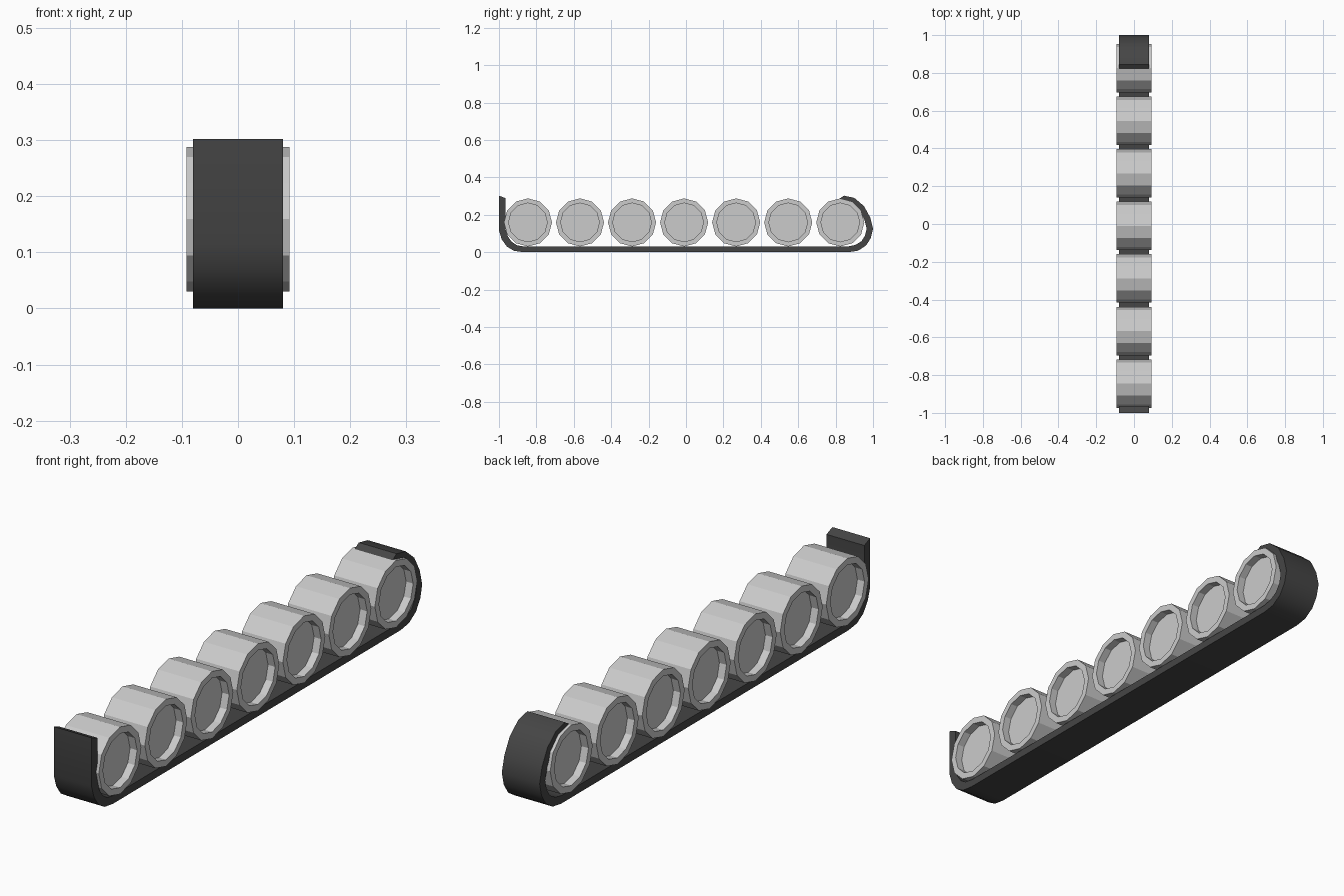
import bpy, bmesh, math
from mathutils import Matrix

if "Cube" in bpy.data.objects:
    bpy.data.objects.remove(bpy.data.objects["Cube"])


def add_object(name, bm):
    bmesh.ops.recalc_face_normals(bm, faces=bm.faces)
    mesh = bpy.data.meshes.new(name)
    bm.to_mesh(mesh)
    bm.free()
    obj = bpy.data.objects.new(name, mesh)
    bpy.context.collection.objects.link(obj)
    return obj


# Road wheels: 12-sided drums with a recessed face on each side
RADIUS, HALF, DEPTH = 0.1285, 0.092, 0.03


def wheel(name, y, z=0.159):
    bm = bmesh.new()
    bmesh.ops.create_cone(bm, cap_ends=True, segments=12, radius1=RADIUS,
                          radius2=RADIUS, depth=2 * HALF)
    caps = [f for f in bm.faces if len(f.verts) == 12]
    bmesh.ops.inset_individual(bm, faces=caps, thickness=0.025, depth=0)
    rims = [f for f in bm.faces if len(f.verts) == 12]
    for cap in bmesh.ops.extrude_discrete_faces(bm, faces=rims)["faces"]:
        shift = -cap.normal * DEPTH
        bmesh.ops.translate(bm, verts=cap.verts, vec=shift)
    bm.transform(Matrix.Translation((0, y, z)) @ Matrix.Rotation(math.pi / 2, 4, 'Y'))
    return add_object(name, bm)


for i in range(7):
    wheel(f"road_wheel_{i + 1}", -0.845 + i * 0.2783)

# Track belt: paired outer and inner profile points (y, z), extruded across x
outer = [(-1, .302), (-1, .115), (-.985, .068), (-.958, .03), (-.92, .007),
         (-.87, 0), (.87, 0), (.92, .008), (.962, .035), (.988, .075),
         (1, .125), (.985, .185), (.952, .246), (.9, .29), (.845, .302)]
inner = [(-.964, .288), (-.964, .12), (-.953, .085), (-.932, .055), (-.905, .037),
         (-.865, .03), (.865, .03), (.905, .038), (.938, .058), (.957, .088),
         (.966, .125), (.954, .173), (.928, .22), (.885, .258), (.817, .284)]
bm = bmesh.new()
rows = [[bm.verts.new((x, y, z)) for x, (y, z) in
         ((-.08, o), (.08, o), (.08, n), (-.08, n))]
        for o, n in zip(outer, inner)]
for a, b in zip(rows, rows[1:]):
    for k in range(4):
        j = (k + 1) % 4
        bm.faces.new((a[k], a[j], b[j], b[k]))
bm.faces.new(rows[0])
bm.faces.new(rows[-1])
belt = add_object("track_belt", bm)

rubber = bpy.data.materials.new("dark_rubber")
rubber.diffuse_color = (0.06, 0.06, 0.06, 1)
rubber.use_nodes = True
rubber.node_tree.nodes["Principled BSDF"].inputs["Base Color"].default_value = rubber.diffuse_color
belt.data.materials.append(rubber)

bpy.context.view_layer.objects.active = belt
belt.select_set(True)
bpy.ops.object.shade_smooth_by_angle(angle=math.radians(32))
